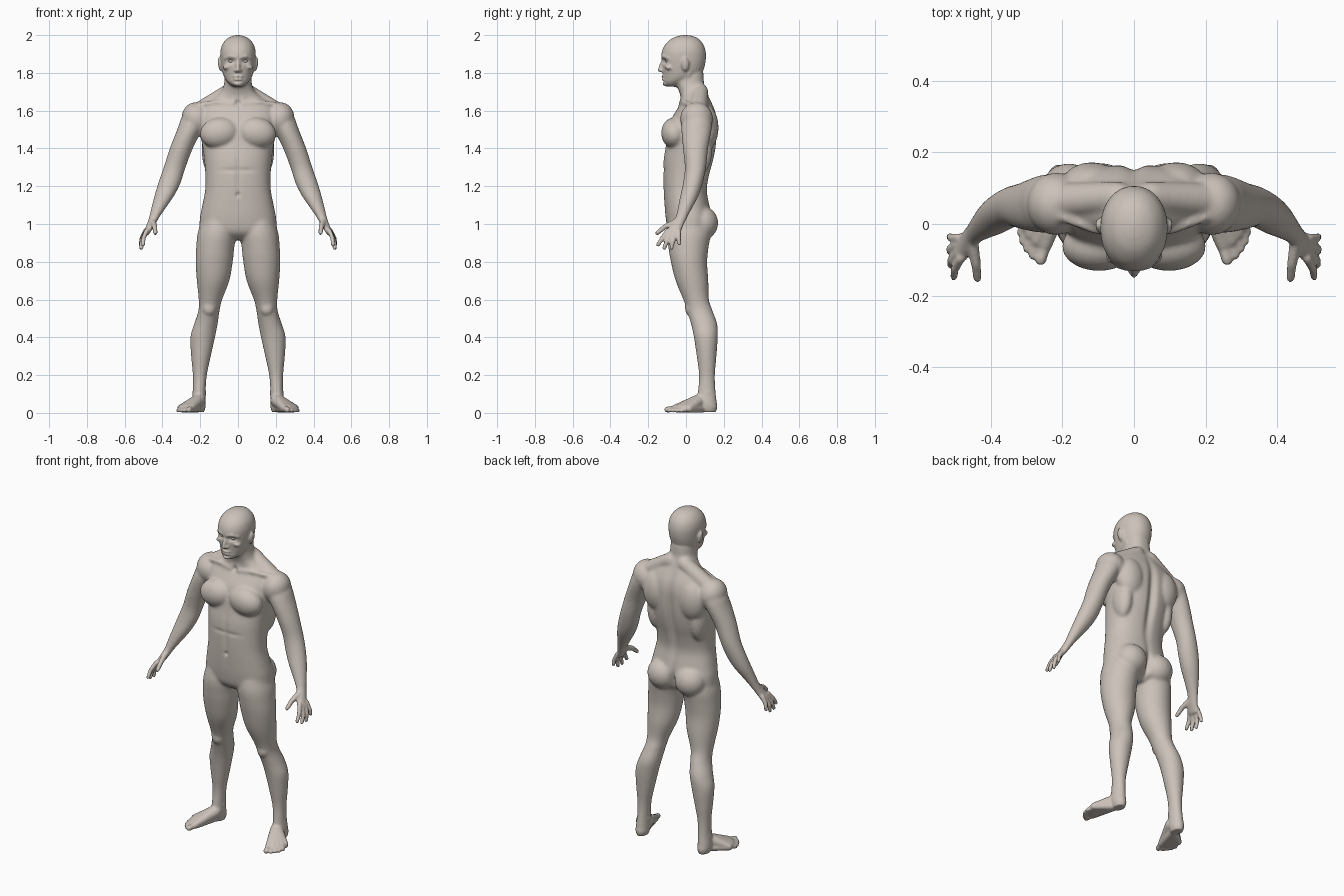
import bpy, bmesh, math
from mathutils import Vector, Matrix

skin = bpy.data.materials.new("warm_clay")
skin.diffuse_color = (0.60, 0.54, 0.49, 1)
verts, faces = [], []


def skin_rings(rings):
    """Closed surface through equal rings of points."""
    n, base = len(rings[0]), len(verts)
    for ring in rings:
        verts.extend(ring)
    for k in range(len(rings) - 1):
        for i in range(n):
            a, b = base + k * n + i, base + k * n + (i + 1) % n
            faces.append((a, b, b + n, a + n))
    faces.append(tuple(range(base, base + n)))
    faces.append(tuple(range(base + (len(rings) - 1) * n, base + len(rings) * n)))


def spline(rows, steps=5):
    """Catmull-Rom interpolation of number rows."""
    ext = [rows[0]] + rows + [rows[-1]]
    out = []
    for a, b, c, d in zip(ext, ext[1:], ext[2:], ext[3:]):
        for k in range(steps):
            t = k / steps
            out.append([0.5 * (2 * q + (r - p) * t + (2 * p - 5 * q + 4 * r - s) * t * t
                               + (3 * q - p - 3 * r + s) * t ** 3) for p, q, r, s in zip(a, b, c, d)])
    return out + [list(rows[-1])]


def loft(rows, side=1, power=2.0, n=36):
    """Rows of height, centre x, half width, front y, back y."""
    rings = []
    for z, cx, rx, yf, yb in spline(rows):
        ring = []
        for i in range(n):
            a = 2 * math.pi * i / n
            c, s = math.cos(a), math.sin(a)
            x = cx + rx * math.copysign(abs(c) ** (2 / power), c)
            y = (yf + yb) / 2 + (yb - yf) / 2 * math.copysign(abs(s) ** (2 / power), s)
            ring.append((side * x, y, z))
        rings.append(ring)
    skin_rings(rings)


def blob(c, r, side=1, tilt=0.0, n=20):
    """Ellipsoid, tilted about y."""
    m = (Matrix.Translation((side * c[0], c[1], c[2])) @ Matrix.Rotation(side * tilt, 4, 'Y')
         @ Matrix.Diagonal((r[0], r[1], r[2], 1)))
    lats = [math.radians(-86 + 172 * k / 12) for k in range(13)]
    skin_rings([[tuple(m @ Vector((math.cos(h) * math.cos(2 * math.pi * i / n),
                                   math.cos(h) * math.sin(2 * math.pi * i / n), math.sin(h))))
                 for i in range(n)] for h in lats])


def limb(points, side=1, n=14):
    """Tapered round-ended rods through (x, y, z, radius) points."""
    for a, b in zip(points, points[1:]):
        p, q = Vector((side * a[0], a[1], a[2])), Vector((side * b[0], b[1], b[2]))
        axis = (q - p).normalized()
        u = axis.orthogonal().normalized()
        w = axis.cross(u)
        rings = []
        for centre, r, angles in ((p, a[3], (-80, -55, -28, 0)), (q, b[3], (0, 28, 55, 80))):
            for deg in angles:
                h = math.radians(deg)
                mid, rad = centre + axis * r * math.sin(h), r * math.cos(h)
                rings.append([tuple(mid + u * rad * math.cos(2 * math.pi * i / n)
                                    + w * rad * math.sin(2 * math.pi * i / n)) for i in range(n)])
        skin_rings(rings)


# Torso and neck
loft([(0.915, 0, 0.06, -0.045, 0.07), (0.955, 0, 0.19, -0.09, 0.12), (1.02, 0, 0.203, -0.106, 0.14),
      (1.10, 0, 0.189, -0.114, 0.125), (1.18, 0, 0.174, -0.119, 0.112), (1.26, 0, 0.173, -0.121, 0.125),
      (1.34, 0, 0.179, -0.119, 0.147), (1.41, 0, 0.188, -0.108, 0.16), (1.48, 0, 0.20, -0.098, 0.165),
      (1.55, 0, 0.203, -0.08, 0.165), (1.60, 0, 0.20, -0.052, 0.155), (1.64, 0, 0.175, -0.03, 0.138),
      (1.67, 0, 0.13, -0.028, 0.124), (1.70, 0, 0.092, -0.036, 0.112), (1.74, 0, 0.074, -0.052, 0.097),
      (1.80, 0, 0.068, -0.06, 0.092), (1.84, 0, 0.06, -0.05, 0.08)], power=2.3)

# Head
loft([(1.727, 0, 0.026, -0.098, -0.045), (1.745, 0, 0.05, -0.118, -0.005), (1.77, 0, 0.069, -0.119, 0.05),
      (1.80, 0, 0.081, -0.121, 0.085), (1.84, 0, 0.089, -0.126, 0.10), (1.88, 0, 0.093, -0.131, 0.106),
      (1.915, 0, 0.093, -0.127, 0.104), (1.95, 0, 0.083, -0.110, 0.092), (1.98, 0, 0.059, -0.078, 0.067),
      (1.995, 0, 0.03, -0.042, 0.036), (2.0, 0, 0.006, -0.012, 0.006)], power=2.1)

# Nose, lips and chin
limb([(0, -0.122, 1.868, 0.009), (0, -0.138, 1.82, 0.011)])
blob((0, -0.137, 1.814), (0.012, 0.014, 0.010))
blob((0, -0.119, 1.781), (0.027, 0.011, 0.007))
blob((0, -0.119, 1.766), (0.024, 0.011, 0.008))
blob((0, -0.110, 1.742), (0.026, 0.016, 0.014))

TOES = [(0.260, -0.100, 0.016), (0.283, -0.088, 0.012), (0.299, -0.069, 0.0115),
        (0.311, -0.048, 0.011), (0.317, -0.024, 0.011)]
FINGERS = [((0.484, -0.097, 0.965), (0.500, -0.126, 0.925), (0.503, -0.148, 0.89)),
           ((0.490, -0.078, 0.955), (0.509, -0.100, 0.91), (0.511, -0.115, 0.873)),
           ((0.492, -0.058, 0.955), (0.513, -0.069, 0.91), (0.513, -0.077, 0.872)),
           ((0.489, -0.039, 0.965), (0.510, -0.038, 0.925), (0.514, -0.036, 0.895))]

for s in (1, -1):
    # Leg
    loft([(1.02, 0.105, 0.088, -0.09, 0.12), (0.95, 0.112, 0.102, -0.10, 0.13),
          (0.88, 0.120, 0.101, -0.094, 0.12), (0.80, 0.126, 0.098, -0.08, 0.112),
          (0.70, 0.132, 0.086, -0.055, 0.118), (0.60, 0.146, 0.062, -0.014, 0.121),
          (0.54, 0.154, 0.056, 0.005, 0.141), (0.47, 0.170, 0.062, 0.027, 0.165),
          (0.40, 0.187, 0.065, 0.042, 0.168), (0.30, 0.196, 0.052, 0.057, 0.161),
          (0.20, 0.202, 0.037, 0.069, 0.153), (0.12, 0.205, 0.034, 0.064, 0.156),
          (0.06, 0.208, 0.037, 0.06, 0.162), (0.03, 0.208, 0.036, 0.07, 0.166),
          (0.004, 0.208, 0.028, 0.08, 0.158)], s)
    blob((0.153, 0.028, 0.555), (0.038, 0.034, 0.045), s)
    blob((0.205, 0.112, 0.105), (0.039, 0.024, 0.022), s)

    # Foot with five toes
    for x, y, r in TOES:
        limb([(0.207, 0.075, 0.066, 0.036), (x - 0.013, y + 0.042, 0.025, 0.019)], s)
        limb([(0.212, 0.09, 0.026, 0.024), (x - 0.013, y + 0.042, 0.021, 0.019)], s)
        limb([(x - 0.013, y + 0.042, 0.023, r), (x, y, r + 0.001, r)], s)

    # Arm and palm
    loft([(1.61, 0.215, 0.05, 0.0, 0.125), (1.56, 0.226, 0.074, -0.018, 0.138),
          (1.50, 0.255, 0.067, -0.025, 0.136), (1.40, 0.300, 0.061, -0.016, 0.117),
          (1.30, 0.335, 0.058, -0.006, 0.106), (1.22, 0.362, 0.059, -0.015, 0.089),
          (1.15, 0.390, 0.052, -0.03, 0.066), (1.08, 0.423, 0.037, -0.044, 0.030),
          (1.03, 0.446, 0.026, -0.058, 0.004), (0.99, 0.464, 0.022, -0.085, -0.015),
          (0.96, 0.480, 0.019, -0.107, -0.026), (0.94, 0.489, 0.013, -0.10, -0.032)], s)

    # Fingers and thumb
    for root, mid, tip in FINGERS:
        limb([root + (0.0125,), mid + (0.012,), tip + (0.0105,)], s)
    limb([(0.452, -0.045, 1.015, 0.018), (0.441, -0.112, 0.985, 0.014), (0.437, -0.152, 0.952, 0.0115)], s)

    # Shoulder, chest, back and buttock muscles
    blob((0.218, 0.056, 1.558), (0.080, 0.088, 0.088), s, 0.35)
    blob((0.098, -0.062, 1.482), (0.105, 0.070, 0.082), s, 0.15)
    blob((0.118, 0.105, 1.51), (0.088, 0.068, 0.12), s)
    blob((0.142, 0.070, 1.39), (0.050, 0.070, 0.13), s)
    blob((0.092, 0.085, 1.005), (0.092, 0.086, 0.090), s)
    limb([(0.045, 0.075, 1.70, 0.045), (0.19, 0.065, 1.605, 0.05)], s)
    # Neck cord and collarbone
    limb([(0.062, 0.015, 1.80, 0.018), (0.018, -0.022, 1.645, 0.014)], s)
    limb([(0.025, -0.028, 1.635, 0.013), (0.11, -0.015, 1.645, 0.013), (0.20, 0.02, 1.63, 0.015)], s)
    # Ear, brow, cheekbone and nostril
    blob((0.097, -0.004, 1.845), (0.009, 0.021, 0.036), s, 0.15)
    limb([(0.014, -0.124, 1.882, 0.009), (0.04, -0.117, 1.888, 0.010), (0.066, -0.092, 1.878, 0.009)], s)
    blob((0.055, -0.088, 1.832), (0.026, 0.025, 0.014), s, 0.3)
    blob((0.012, -0.126, 1.811), (0.009, 0.011, 0.008), s)

mesh = bpy.data.meshes.new("body")
mesh.from_pydata(verts, [], faces)
bm = bmesh.new()
bm.from_mesh(mesh)
bmesh.ops.recalc_face_normals(bm, faces=bm.faces)
bm.to_mesh(mesh)
bm.free()
body = bpy.data.objects.new("body", mesh)
bpy.context.collection.objects.link(body)
bpy.context.view_layer.objects.active = body
body.select_set(True)

# Fuse all parts into one skin
mod = body.modifiers.new("fuse", 'REMESH')
mod.mode = 'VOXEL'
mod.voxel_size = 0.0065
bpy.ops.object.modifier_apply(modifier=mod.name)


def softness(p):
    if p.z > 1.755 or p.z < 0.09 or (abs(p.x) > 0.42 and p.z < 1.04):
        return 0.12
    return 1.0 if p.z > 0.85 and abs(p.x) < 0.30 else 0.4


# Soften the muscles strongly, the face, fingers and toes only a little
group = body.vertex_groups.new(name="softness")
zones = {0.12: [], 0.4: [], 1.0: []}
for v in body.data.vertices:
    zones[softness(v.co)].append(v.index)
for weight, members in zones.items():
    group.add(members, weight, 'REPLACE')
mod = body.modifiers.new("soften", 'SMOOTH')
mod.factor = 0.5
mod.iterations = 20
mod.vertex_group = group.name
bpy.ops.object.modifier_apply(modifier=mod.name)

# Sculpted hollows: centre, reach, push along y
HOLLOWS = [((0.036, -0.12, 1.862), (0.022, 0.04, 0.013), 0.017),    # eye socket
           ((0, -0.125, 1.7735), (0.026, 0.03, 0.004), 0.006),      # mouth
           ((0, -0.125, 1.754), (0.025, 0.03, 0.006), 0.005),       # below lip
           ((0.098, -0.004, 1.85), (0.02, 0.010, 0.016), 0.004),    # ear
           ((0, 0.16, 1.38), (0.024, 0.07, 0.24), -0.022),          # spine
           ((0, 0.15, 0.985), (0.016, 0.08, 0.07), -0.028),         # buttock cleft
           ((0, -0.12, 1.26), (0.014, 0.05, 0.13), 0.006),          # belly midline
           ((0, -0.12, 1.155), (0.010, 0.04, 0.012), 0.010),        # navel
           ((0.04, -0.12, 1.285), (0.05, 0.05, 0.012), 0.004),      # belly crease
           ((0, -0.04, 1.64), (0.014, 0.04, 0.016), 0.010)]         # throat notch
for v in body.data.vertices:
    x, y, z = v.co
    x = abs(x)
    if x < 0.15 and z > 0.75:
        for (cx, cy, cz), (rx, ry, rz), push in HOLLOWS:
            e = ((x - cx) / rx) ** 2 + ((y - cy) / ry) ** 2 + ((z - cz) / rz) ** 2
            if e < 8:
                v.co.y += push * math.exp(-e)
body.data.materials.clear()
body.data.materials.append(skin)
body.data.shade_smooth()

# Eyes
for s, name in ((1, "eye_left"), (-1, "eye_right")):
    verts, faces = [], []
    blob((0.036, -0.096, 1.862), (0.017, 0.014, 0.009), s)
    me = bpy.data.meshes.new(name)
    me.from_pydata(verts, [], faces)
    me.materials.append(skin)
    me.shade_smooth()
    bpy.context.collection.objects.link(bpy.data.objects.new(name, me))
